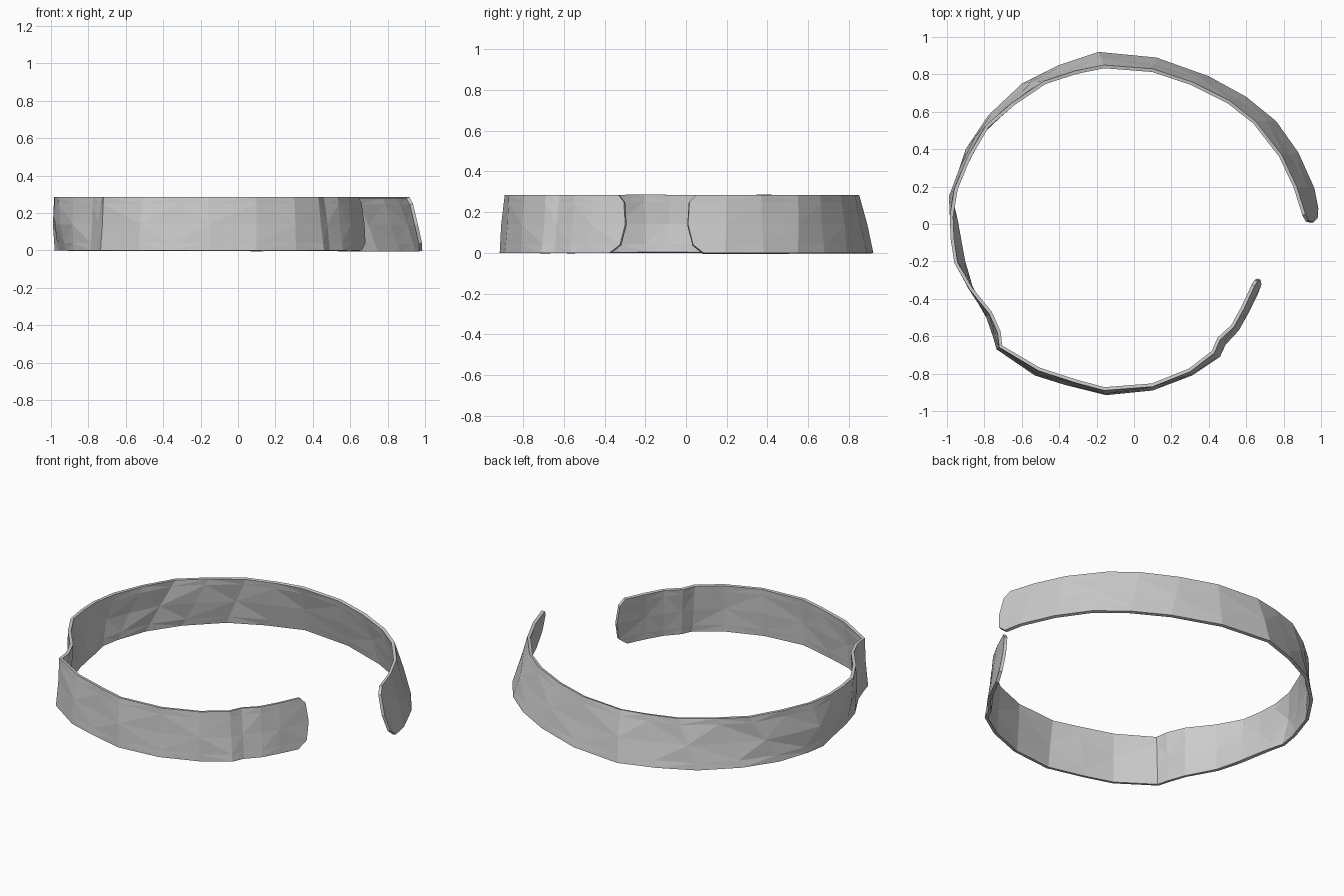
import bpy
import bmesh
from mathutils import Vector

# Remove the default object
cube = bpy.data.objects.get("Cube")
if cube:
    bpy.data.objects.remove(cube, do_unlink=True)

# Band stations, counterclockwise from the free end on the model's left:
# upper rim x, y, then lower rim x, y
stations = [
    (.93, .01, 1, .01), (.87, .2, .965, .19), (.79, .37, .88, .38),
    (.65, .55, .76, .55), (.51, .66, .6, .68), (.31, .76, .4, .79),
    (.1, .83, .12, .89), (-.16, .85, -.19, .92), (-.31, .82, -.4, .85),
    (-.48, .765, -.6, .75), (-.65, .65, -.78, .58), (-.79, .53, -.9, .4),
    (-.89, .36, -.96, .22), (-.96, .19, -.98, .1), (-.985, .04, -.96, .02),
    (-.98, -.08, -.94, -.09), (-.96, -.21, -.92, -.2),
    (-.88, -.35, -.88, -.34), (-.775, -.48, -.79, -.5),
    (-.73, -.58, -.755, -.6), (-.72, -.66, -.735, -.67),
    (-.51, -.785, -.53, -.81), (-.31, -.85, -.37, -.86),
    (-.16, -.89, -.15, -.915), (.1, -.87, .1, -.89),
    (.3, -.79, .31, -.81), (.43, -.69, .46, -.71),
    (.46, -.62, .49, -.645), (.535, -.55, .56, -.57),
    (.59, -.45, .61, -.48), (.66, -.3, .7, -.3),
]
height = .285
levels = [0, .04, .14, .25, height]
end_pull = [.42, .14, 0, .04, .22]   # rounds the corners of both free ends
last = len(stations) - 1


def band_point(i, row):
    """Point on the outer face of the band."""
    tx, ty, bx, by = stations[i]
    z = levels[row]
    point = Vector((bx, by, z)).lerp(Vector((tx, ty, z)), z / height)
    outward = Vector((point.x, point.y, 0)).normalized()
    middle = 1 - abs(2 * z / height - 1)
    # Hammered facets alternate along the middle; the side bulges more
    swell = .005 if i % 2 else -.004
    if point.x < -.9:
        swell += .015
    return point + outward * swell * middle


def make_band(material):
    bm = bmesh.new()
    grid = []
    for i in range(last + 1):
        column = []
        for row in range(len(levels)):
            point = band_point(i, row)
            if i in (0, last):
                neighbour = band_point(1 if i == 0 else last - 1, row)
                point = point.lerp(neighbour, end_pull[row])
            column.append(bm.verts.new(point))
        grid.append(column)

    # Alternate the diagonals so the facets read as diamonds
    for i in range(last):
        for row in range(len(levels) - 1):
            a, b = grid[i][row], grid[i + 1][row]
            c, d = grid[i + 1][row + 1], grid[i][row + 1]
            upper = levels[row] >= height * .45
            if (i % 2 == 0) == upper:
                triangles = ((a, b, d), (b, c, d))
            else:
                triangles = ((a, b, c), (a, c, d))
            for triangle in triangles:
                bm.faces.new(triangle)

    mesh = bpy.data.meshes.new("open_band")
    bm.to_mesh(mesh)
    bm.free()
    mesh.materials.append(material)
    band = bpy.data.objects.new("open_band", mesh)
    bpy.context.collection.objects.link(band)

    # Sheet thickness grows inward
    solid = band.modifiers.new("thickness", "SOLIDIFY")
    solid.thickness = .018
    solid.offset = -1
    return band


# Single plain grey finish
grey = bpy.data.materials.new("light_grey")
grey.use_nodes = True
colour = (.6, .6, .6, 1)
grey.diffuse_color = colour
grey.node_tree.nodes["Principled BSDF"].inputs["Base Color"].default_value = colour

make_band(grey)
